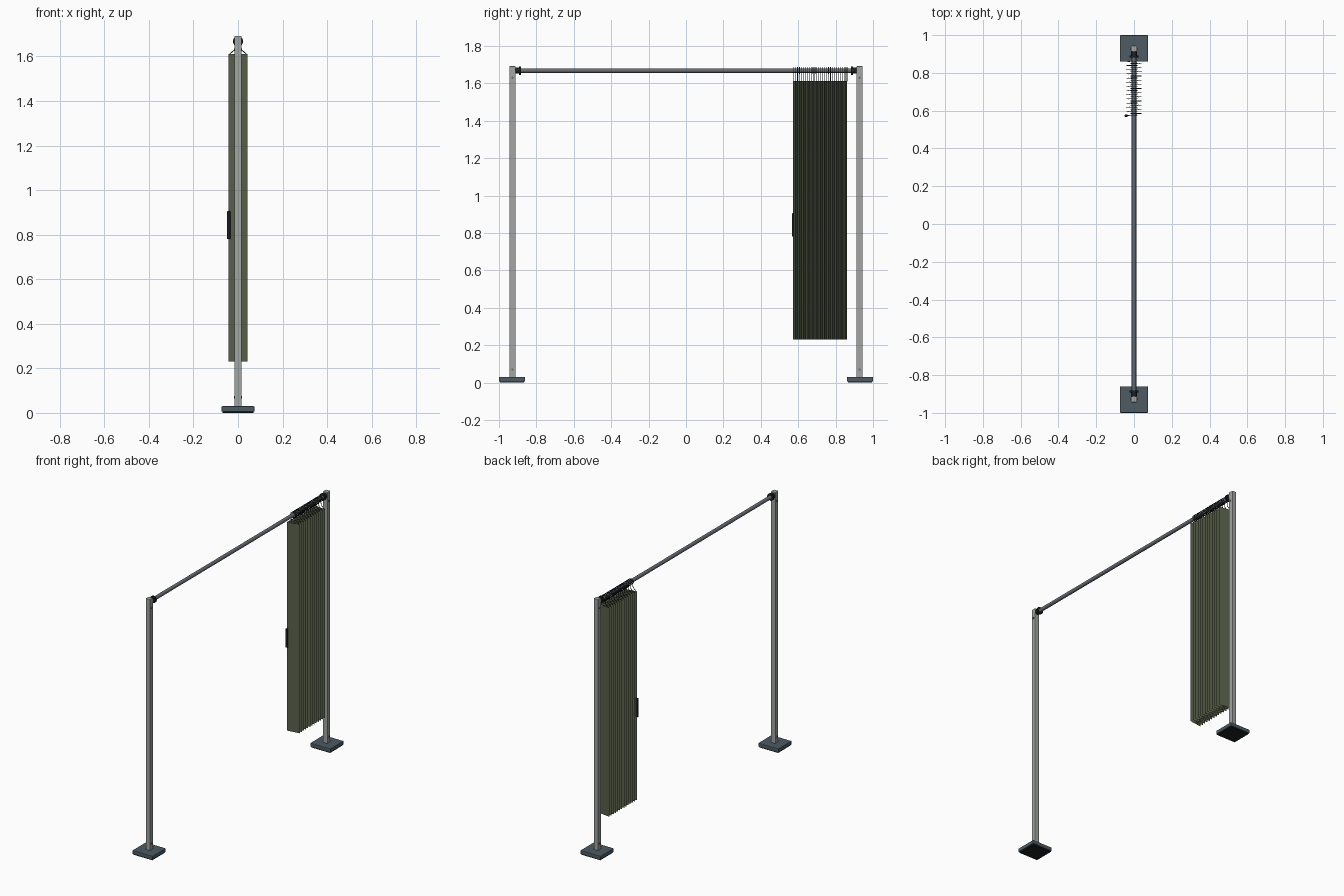
import bpy
import bmesh
import math
from mathutils import Vector, Matrix

if "Cube" in bpy.data.objects:
    bpy.data.objects.remove(bpy.data.objects["Cube"], do_unlink=True)


def material(name, colour):
    m = bpy.data.materials.new(name)
    m.use_nodes = True
    m.diffuse_color = (*colour, 1)
    m.node_tree.nodes["Principled BSDF"].inputs["Base Color"].default_value = (*colour, 1)
    return m


ALUMINIUM = material("light_aluminium", (0.36, 0.38, 0.36))
STEEL = material("rail_steel", (0.14, 0.15, 0.17))
SLATE = material("slate_base", (0.075, 0.105, 0.125))
OLIVE = material("olive_fabric", (0.10, 0.12, 0.07))
BLACK = material("black_plastic", (0.012, 0.014, 0.015))


def finish(bm, name, mat, bevel=0, smooth=False):
    mesh = bpy.data.meshes.new(name)
    bm.to_mesh(mesh)
    bm.free()
    ob = bpy.data.objects.new(name, mesh)
    bpy.context.collection.objects.link(ob)
    mesh.materials.append(mat)
    if bevel:
        mod = ob.modifiers.new("rounded_edges", "BEVEL")
        mod.width, mod.segments = bevel, 2
    if smooth:
        bpy.ops.object.select_all(action="DESELECT")
        ob.select_set(True)
        bpy.context.view_layer.objects.active = ob
        bpy.ops.object.shade_smooth_by_angle(angle=math.radians(40))
    return ob


def box(name, centre, size, mat, bevel=0):
    bm = bmesh.new()
    bmesh.ops.create_cube(bm, size=1, matrix=Matrix.Translation(centre) @ Matrix.Diagonal((*size, 1)))
    return finish(bm, name, mat, bevel)


def add_rod(bm, a, b, radius, sides):
    a, b = Vector(a), Vector(b)
    turn = (b - a).to_track_quat("Z", "Y").to_matrix().to_4x4()
    bmesh.ops.create_cone(bm, cap_ends=True, segments=sides, radius1=radius, radius2=radius,
                          depth=(b - a).length, matrix=Matrix.Translation((a + b) / 2) @ turn)


def rod(name, a, b, radius, mat, sides=24):
    bm = bmesh.new()
    add_rod(bm, a, b, radius, sides)
    return finish(bm, name, mat, smooth=True)


RAIL_Z = 1.668
POST_Y = 0.928
HALF_POST = 0.016

# Two stands: base plate, foot pad, post, bolts and rail socket
for end, s in (("front", -1), ("back", 1)):
    y = s * POST_Y
    box(end + "_base", (0, s * 0.93, 0.0175), (0.148, 0.14, 0.025), SLATE, 0.004)
    box(end + "_foot_pad", (0, s * 0.93, 0.003), (0.138, 0.13, 0.006), BLACK)
    box(end + "_post", (0, y, 0.86), (2 * HALF_POST, 2 * HALF_POST, 1.664), ALUMINIUM, 0.003)
    for level, z in (("lower", 0.07), ("upper", 1.63)):
        rod(f"{end}_{level}_bolt", (-0.019, y, z), (0.019, y, z), 0.006, STEEL, 12)
    rod(end + "_socket", (0, s * 0.914, RAIL_Z), (0, s * 0.883, RAIL_Z), 0.016, BLACK)
    rod(end + "_socket_flange", (0, s * 0.892, RAIL_Z), (0, s * 0.882, RAIL_Z), 0.023, BLACK)

# Top rail
rod("rail", (0, -0.912, RAIL_Z), (0, 0.912, RAIL_Z), 0.012, STEEL)

# Pleated curtain gathered at the back end
PLEATS = 26
Y0, Y1 = 0.574, 0.861
WIDE = 0.042
BOTTOM, TOP = 0.23, 1.612
folds = [(WIDE * (1 if i % 2 else -1), Y0 + (Y1 - Y0) * i / PLEATS) for i in range(PLEATS + 1)]
bm = bmesh.new()
columns = [[bm.verts.new((x, y, z)) for z in (BOTTOM, TOP)] for x, y in folds]
for (a, b), (c, d) in zip(columns, columns[1:]):
    bm.faces.new((a, c, d, b))
curtain = finish(bm, "curtain", OLIVE)
mod = curtain.modifiers.new("fabric", "SOLIDIFY")
mod.thickness, mod.offset = 0.002, 0

# Sliding rings around the rail, one per fold
RING, WIRE = 0.0175, 0.002
AROUND, SIDES = 16, 6
bm = bmesh.new()
for x, y in folds:
    loops = []
    for i in range(AROUND):
        a = math.tau * i / AROUND
        loop = []
        for j in range(SIDES):
            b = math.tau * j / SIDES
            r = RING + WIRE * math.cos(b)
            loop.append(bm.verts.new((r * math.cos(a), y + WIRE * math.sin(b), RAIL_Z + r * math.sin(a))))
        loops.append(loop)
    for i in range(AROUND):
        p, q = loops[i], loops[(i + 1) % AROUND]
        for j in range(SIDES):
            k = (j + 1) % SIDES
            bm.faces.new((p[j], p[k], q[k], q[j]))
bmesh.ops.recalc_face_normals(bm, faces=bm.faces)
finish(bm, "rings", BLACK, smooth=True)

# Wire hooks from each ring to the fold's upper corner
bm = bmesh.new()
for x, y in folds:
    s = math.copysign(1, x)
    path = [(s * 0.012, y, 1.655), (s * 0.014, y, 1.632), (s * 0.038, y, 1.61)]
    for a, b in zip(path, path[1:]):
        add_rod(bm, a, b, 0.0018, 6)
finish(bm, "hooks", BLACK, smooth=True)

# Pull handle on the leading fold
box("handle", (-0.042, 0.573, 0.843), (0.016, 0.012, 0.125), BLACK, 0.003)
